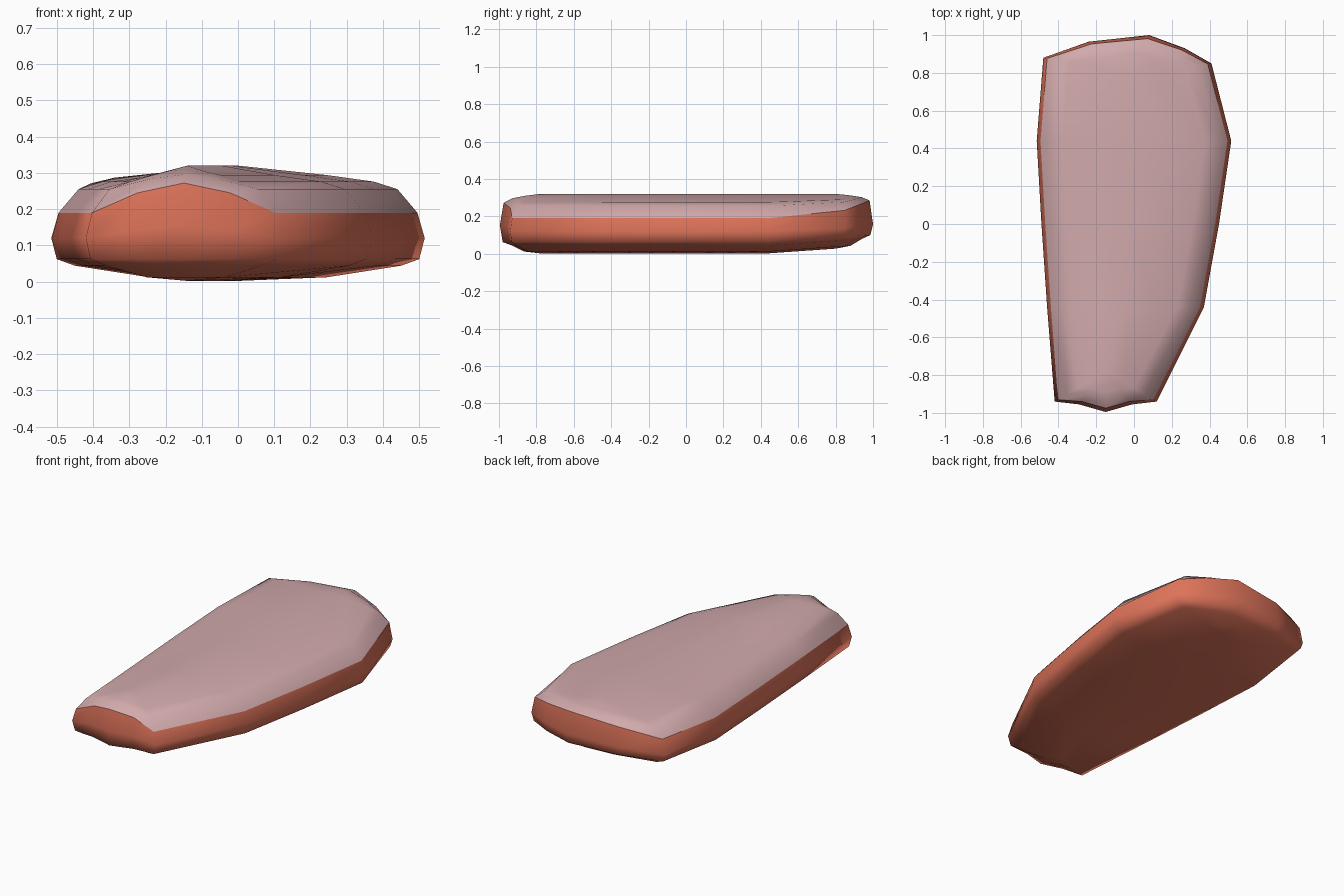
import bpy, bmesh
from mathutils import Vector

if "Cube" in bpy.data.objects:
    bpy.data.objects.remove(bpy.data.objects["Cube"])

# Outline, counter-clockwise from above: x, y, height of the colour seam
OUTLINE = [(-.42, -.94, .19), (-.29, -.955, .245), (-.15, -.995, .272), (-.01, -.955, .245),
           (.12, -.94, .19), (.37, -.44, .19), (.45, 0, .19), (.515, .44, .19),
           (.41, .85, .232), (.27, .93, .26), (.08, 1.0, .285), (-.24, .965, .262),
           (-.48, .88, .222), (-.515, .44, .19), (-.49, 0, .19), (-.46, -.44, .19)]
SPINE = [(-.78, -.14), (-.44, -.045), (0, -.02), (.44, 0), (.8, 0)]
TOP = .32


def spine(y):
    """Point of the centre line that belongs to an outline point."""
    y = min(max(y, SPINE[0][0]), SPINE[-1][0])
    for (y0, x0), (y1, x1) in zip(SPINE, SPINE[1:]):
        if y <= y1:
            return Vector((x0 + (x1 - x0) * (y - y0) / (y1 - y0), y))


def ring(inset, limit, height):
    """Outline moved towards the spine; limit 1 with a big inset reaches it."""
    pts = []
    for x, y, seam in OUTLINE:
        p, s = Vector((x, y)), spine(y)
        length = (s - p).length
        p += (s - p) / length * min(inset, limit * length)
        pts.append((p.x, p.y, height(p.y, seam)))
    return pts


def low(z):
    return lambda y, seam: z + max(0, y - .44) * .07


def mid(y, seam):
    return .12 + (seam - .19) * .4


def high(g):
    return lambda y, seam: seam + (TOP - seam) * g


def loft(name, rings, colour):
    bm = bmesh.new()
    rows = [[bm.verts.new(p) for p in r] for r in rings]
    n = len(OUTLINE)
    for a, b in zip(rows, rows[1:]):
        for i in range(n):
            j = (i + 1) % n
            bm.faces.new((a[i], a[j], b[j], b[i]))
    bmesh.ops.remove_doubles(bm, verts=bm.verts, dist=.0005)
    for f in bm.faces:
        f.smooth = True
    me = bpy.data.meshes.new(name)
    bm.to_mesh(me)
    bm.free()
    mat = bpy.data.materials.new(colour[0])
    mat.diffuse_color = colour[1]
    mat.use_nodes = True
    mat.node_tree.nodes["Principled BSDF"].inputs["Base Color"].default_value = mat.diffuse_color
    me.materials.append(mat)
    ob = bpy.data.objects.new(name, me)
    bpy.context.collection.objects.link(ob)
    return ob


seam_ring = ring(.02, .2, high(0))

# Rounded orange underside and rim
loft("fillet_flesh", [
    ring(9, 1, low(.002)),
    ring(.27, .6, low(.012)),
    ring(.065, .35, low(.044)),
    ring(.015, .2, low(.062)),
    ring(0, 0, mid),
    seam_ring,
], ("salmon orange", (.72, .17, .10, 1)))

# Domed pale pink top
loft("fillet_top", [
    seam_ring,
    ring(.075, .3, high(.5)),
    ring(.14, .48, high(.66)),
    ring(.27, .65, high(.80)),
    ring(9, 1, high(1)),
], ("pale pink", (.64, .40, .41, 1)))
